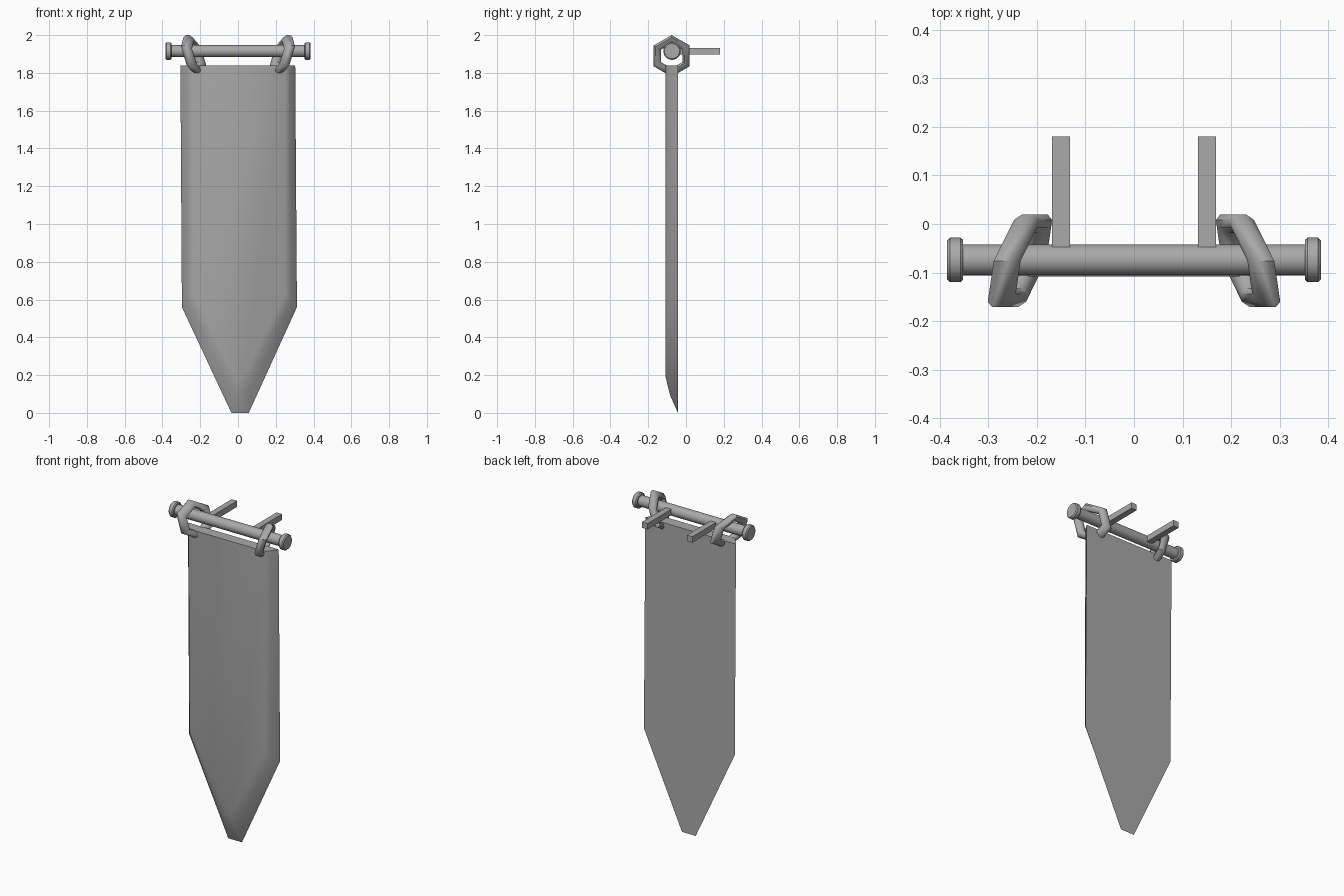
import bpy, bmesh, math
from mathutils import Matrix, Vector

cube = bpy.data.objects.get("Cube")
if cube:
    bpy.data.objects.remove(cube, do_unlink=True)

grey = bpy.data.materials.new("plain grey")
grey.use_nodes = True
color = (0.4, 0.4, 0.4, 1)
grey.diffuse_color = color
grey.node_tree.nodes["Principled BSDF"].inputs["Base Color"].default_value = color


def finish(name, bm, angle=None):
    bmesh.ops.recalc_face_normals(bm, faces=bm.faces)
    mesh = bpy.data.meshes.new(name)
    bm.to_mesh(mesh)
    bm.free()
    mesh.materials.append(grey)
    obj = bpy.data.objects.new(name, mesh)
    bpy.context.collection.objects.link(obj)
    if angle:
        bpy.ops.object.select_all(action='DESELECT')
        obj.select_set(True)
        bpy.context.view_layer.objects.active = obj
        bpy.ops.object.shade_smooth_by_angle(angle=math.radians(angle))
    return obj


def bridge(bm, rings):
    for a, b in zip(rings, rings[1:]):
        for i in range(len(a)):
            j = (i + 1) % len(a)
            bm.faces.new((a[i], a[j], b[j], b[i]))


# Pointed banner: flat back, front with softened side and tip edges
outer = [(-0.305, 1.84), (0.303, 1.84), (0.312, 0.56), (0.057, 0), (-0.035, 0), (-0.297, 0.56)]
inner = [(-0.24, 1.84), (0.25, 1.84), (0.25, 0.63), (0.03, 0.19), (-0.015, 0.19), (-0.235, 0.63)]
bm = bmesh.new()
rings = []
for inset, y in ((0, -0.043), (0.5, -0.085), (1, -0.108)):
    rings.append([bm.verts.new((a[0] + (b[0] - a[0]) * inset, y, a[1] + (b[1] - a[1]) * inset))
                  for a, b in zip(outer, inner)])
bridge(bm, rings)
bm.faces.new(rings[0])
bm.faces.new(rings[-1])
finish("banner", bm, 40)

# Crossbar with rounded end knobs, turned from a profile
bar_y, bar_z, sides = -0.074, 1.915, 24
half = [(0.352, 0.032), (0.352, 0.041), (0.358, 0.046), (0.379, 0.046), (0.385, 0.040)]
profile = [(-x, r) for x, r in reversed(half)] + half
bm = bmesh.new()
rings = [[bm.verts.new((x, bar_y + r * math.cos(i * math.tau / sides),
                        bar_z + r * math.sin(i * math.tau / sides))) for i in range(sides)]
         for x, r in profile]
bridge(bm, rings)
bm.faces.new(rings[0])
bm.faces.new(rings[-1])
finish("crossbar", bm, 35)

# Wall brackets and slanted six-sided hanging rings on both sides
for side, label in ((1, "left"), (-1, "right")):
    bm = bmesh.new()
    size = Matrix.Diagonal((0.037, 0.23, 0.036, 1))
    bmesh.ops.create_cube(bm, size=1, matrix=Matrix.Translation((side * 0.15, 0.065, bar_z)) @ size)
    finish(label + "_bracket", bm)

    bm = bmesh.new()
    rings = []
    for i in range(6):
        turn = math.radians(60 * i + 90)
        ring = []
        for j in range(8):
            t = math.tau * (j + 0.5) / 8
            radius = 0.088 + 0.024 * math.cos(t)
            y, z = radius * math.cos(turn), radius * math.sin(turn)
            x = 0.235 + 0.027 * math.sin(t) - 0.32 * y + 0.3 * z
            ring.append(bm.verts.new((side * x, y - 0.076, z + 1.89)))
        rings.append(ring)
    bridge(bm, rings + rings[:1])
    finish(label + "_hanging_ring", bm, 50)
